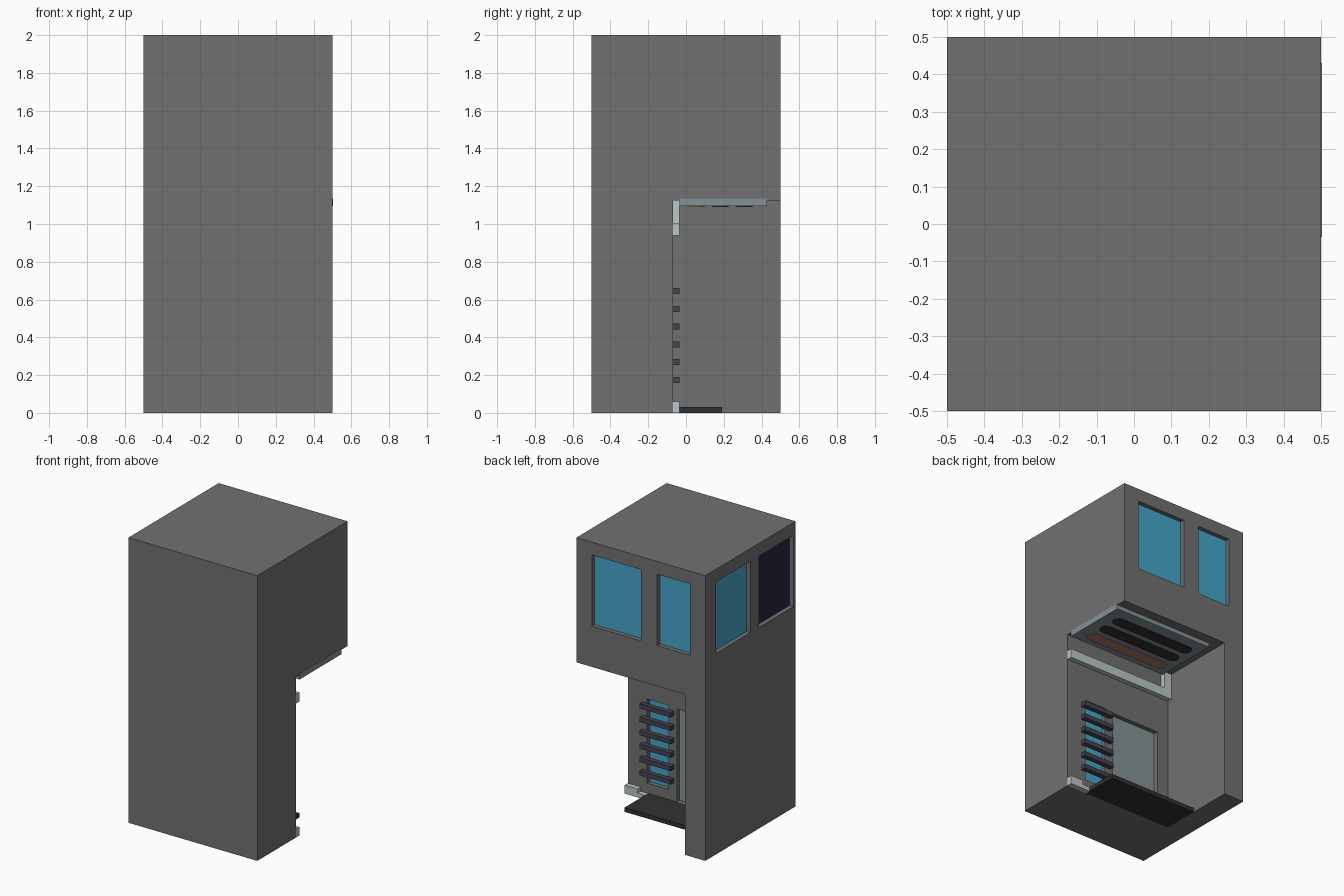
import bpy, bmesh, math

if "Cube" in bpy.data.objects:
    bpy.data.objects.remove(bpy.data.objects["Cube"])


def material(name, rgb):
    m = bpy.data.materials.new(name)
    m.diffuse_color = (*rgb, 1.0)
    m.use_nodes = True
    m.node_tree.nodes["Principled BSDF"].inputs["Base Color"].default_value = m.diffuse_color
    return m


GREY = material("wall grey", (0.165, 0.165, 0.165))
BLUE = material("glass blue", (0.062, 0.38, 0.60))
NAVY = material("dark glass", (0.022, 0.018, 0.054))
STEEL = material("blue grey", (0.23, 0.29, 0.31))
PALE = material("pale trim", (0.50, 0.57, 0.57))
SLAT = material("slat purple grey", (0.060, 0.056, 0.080))
BLACK = material("black", (0.032, 0.031, 0.031))
BROWN = material("warm brown", (0.45, 0.20, 0.13))


def finish(bm, name, mat):
    mesh = bpy.data.meshes.new(name)
    bmesh.ops.recalc_face_normals(bm, faces=bm.faces)
    bm.to_mesh(mesh)
    bm.free()
    ob = bpy.data.objects.new(name, mesh)
    bpy.context.collection.objects.link(ob)
    if mat:
        mesh.materials.append(mat)
    return ob


def box(name, mat, x, y, z):
    """Box from (min, max) ranges on each axis."""
    bm = bmesh.new()
    bmesh.ops.create_cube(bm, size=1)
    for v in bm.verts:
        v.co = [r[0] if c < 0 else r[1] for c, r in zip(v.co, (x, y, z))]
    return finish(bm, name, mat)


def pill(name, mat, x0, x1, yc, r, z0, z1):
    """Flat bar with rounded ends, running along x."""
    bm = bmesh.new()
    pts = []
    for cx, start in ((x1 - r, -90), (x0 + r, 90)):
        for i in range(7):
            a = math.radians(start + i * 30)
            pts.append(bm.verts.new((cx + r * math.cos(a), yc + r * math.sin(a), z0)))
    face = bm.faces.new(pts)
    ext = bmesh.ops.extrude_face_region(bm, geom=[face])["geom"]
    for v in ext:
        if isinstance(v, bmesh.types.BMVert):
            v.co.z = z1
    return finish(bm, name, mat)


WALL_Y = -0.07     # back-facing wall of the porch
SIDE_X = -0.344    # inner face of the porch side wall
CEIL = 1.125
DEPTH = 0.035      # window and door recess

# Main block
body = box("building_body", GREY, (-0.5, 0.5), (-0.5, 0.5), (0, 2))


def cut(x, y, z):
    c = box("cutter", GREY, x, y, z)
    c.hide_render = True
    mod = body.modifiers.new("cut", "BOOLEAN")
    mod.operation, mod.solver, mod.object = "DIFFERENCE", "EXACT", c
    bpy.context.view_layer.objects.active = body
    bpy.ops.object.modifier_apply(modifier=mod.name)
    bpy.data.objects.remove(c)


# Corner porch, open to the back and right
cut((SIDE_X, 0.7), (WALL_Y, 0.7), (-0.2, CEIL))

# Openings in back-facing walls: name, colour, x range, wall y, z range
for name, mat, x, y, z in (
    ("back_window_wide", BLUE, (0.0, 0.38), 0.5, (1.41, 1.91)),
    ("back_window_narrow", BLUE, (-0.38, -0.125), 0.5, (1.41, 1.91)),
    ("porch_window", BLUE, (0.185, 0.35), WALL_Y, (0.10, 0.69)),
    ("door", STEEL, (-0.255, 0.12), WALL_Y, (0.03, 0.68)),
):
    cut(x, (y - DEPTH, y + 0.03), z)
    box(name, mat, x, (y - DEPTH - 0.004, y - DEPTH + 0.004), z)

# Openings in the left wall
for name, mat, y in (
    ("left_window_back", BLUE, (0.0, 0.38)),
    ("left_window_front", NAVY, (-0.475, -0.095)),
):
    z = (1.41, 1.91)
    cut((-0.53, -0.5 + DEPTH), y, z)
    box(name, mat, (-0.5 + DEPTH - 0.004, -0.5 + DEPTH + 0.004), y, z)

# Slats over the porch window
for i in range(6):
    zc = 0.175 + i * 0.094
    box("window_slat_%d" % (i + 1), SLAT, (0.143, 0.385),
        (WALL_Y, WALL_Y + DEPTH), (zc - 0.016, zc + 0.016))

# Pale wall trim: upper bar with end post, and base trim
TRIM_Y = (WALL_Y, WALL_Y + DEPTH)
box("upper_trim_bar", PALE, (SIDE_X, 0.5), TRIM_Y, (0.94, 1.005))
box("upper_trim_post", PALE, (SIDE_X, -0.285), TRIM_Y, (1.005, CEIL))
box("base_trim_tall", PALE, (0.40, 0.5), TRIM_Y, (0, 0.06))
box("base_trim_low", PALE, (0.344, 0.40), TRIM_Y, (0, 0.03))

# Door step
box("door_step", BLACK, (SIDE_X, 0.344), (WALL_Y, 0.19), (0, 0.03))

# Ceiling panel with three rounded bars
box("ceiling_panel", STEEL, (-0.27, 0.502), (-0.035, 0.43), (1.095, 1.135))
for i, mat in enumerate((BROWN, BLACK, BLACK)):
    pill("ceiling_bar_%d" % (i + 1), mat, -0.215, 0.43, 0.055 + i * 0.127, 0.042, 1.09, 1.096)
